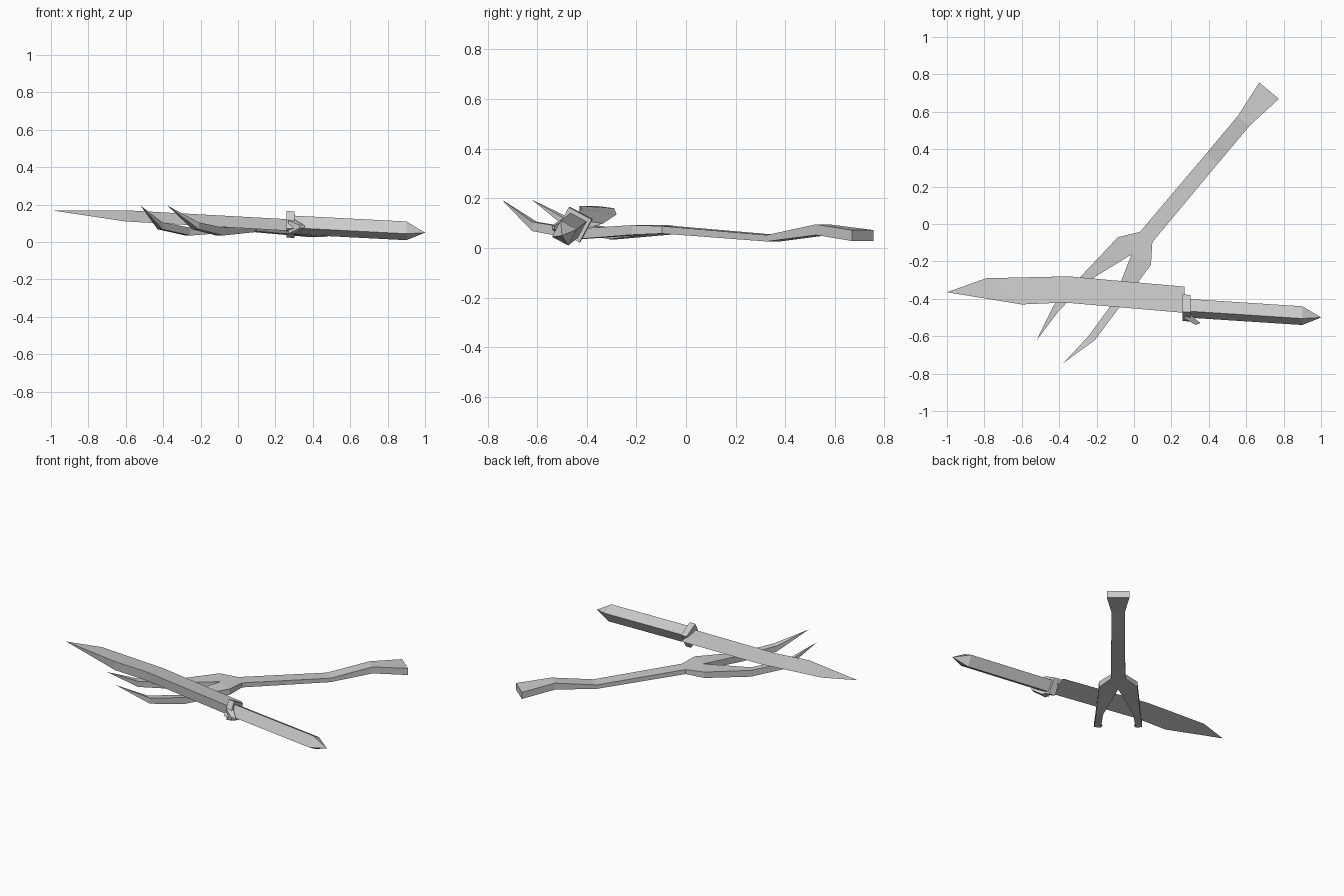
import bpy, bmesh
from mathutils import Matrix, Vector
from math import radians, atan2

cube = bpy.data.objects.get("Cube")
if cube:
    bpy.data.objects.remove(cube)

steel = bpy.data.materials.new("grey steel")
steel.use_nodes = True
GREY = (0.6, 0.6, 0.6, 1)
steel.diffuse_color = GREY
steel.node_tree.nodes["Principled BSDF"].inputs["Base Color"].default_value = GREY


def loft(name, rings, mirror=False):
    """Skin closed rings of equal length; a one-point ring makes a tip."""
    bm = bmesh.new()
    loops = [[bm.verts.new(p) for p in ring] for ring in rings]
    n = max(len(l) for l in loops)
    for a, b in zip(loops, loops[1:]):
        for i in range(n):
            j = (i + 1) % n
            quad = [a[i % len(a)], a[j % len(a)], b[j % len(b)], b[i % len(b)]]
            face = list(dict.fromkeys(quad))
            # leave the mirror plane open
            if mirror and all(abs(v.co.y) < 1e-5 for v in face):
                continue
            bm.faces.new(face)
    for l in (loops[0], loops[-1]):
        if len(l) > 2:
            bm.faces.new(l)
    bmesh.ops.recalc_face_normals(bm, faces=bm.faces)
    mesh = bpy.data.meshes.new(name)
    bm.to_mesh(mesh)
    bm.free()
    mesh.materials.append(steel)
    ob = bpy.data.objects.new(name, mesh)
    bpy.context.collection.objects.link(ob)
    if mirror:
        mod = ob.modifiers.new("mirror", "MIRROR")
        mod.use_axis = (False, True, False)
        mod.merge_threshold = 0.0005
    return ob


def square(x, y, z, side):
    """Square section across x, rolled with its front side raised."""
    roll = Matrix.Rotation(radians(-28), 3, "X")
    h = side / 2
    return [Vector((x, y, z)) + roll @ Vector((0, a * h, b * h))
            for a, b in ((-1, -1), (1, -1), (1, 1), (-1, 1))]


# Knife blade: wedge with a thick front spine and a sharp back edge
loft("knife_blade", [
    [(-1, -0.365, 0.17)],
    [(-0.6, -0.43, 0.17), (-0.6, -0.425, 0.11), (-0.79, -0.29, 0.16)],
    [(-0.37, -0.42, 0.157), (-0.37, -0.415, 0.097), (-0.35, -0.28, 0.135)],
    [(0.27, -0.475, 0.122), (0.27, -0.47, 0.06), (0.27, -0.335, 0.098)],
])

# Knife handle with a pointed butt
loft("knife_handle", [
    square(0.28, -0.45, 0.092, 0.074),
    square(0.9, -0.49, 0.06, 0.074),
    [(1, -0.5, 0.05)],
])

# Guard plate and its swept finger rest
loft("knife_guard", [square(0.26, -0.447, 0.095, 0.105),
                     square(0.303, -0.451, 0.093, 0.105)])
loft("guard_finger_rest", [
    [(0.26, -0.47, 0.125), (0.303, -0.47, 0.125), (0.303, -0.48, 0.045), (0.26, -0.48, 0.045)],
    [(0.27, -0.505, 0.115), (0.31, -0.49, 0.115), (0.31, -0.49, 0.045), (0.27, -0.505, 0.045)],
    [(0.33, -0.54, 0.09), (0.355, -0.53, 0.09), (0.355, -0.53, 0.075), (0.33, -0.54, 0.075)],
])


def fork_ring(u_in, v_in, u_out, v_out, low, high):
    return [(u_in, v_in, low), (u_out, v_out, low), (u_out, v_out, high), (u_in, v_in, high)]


# Fork half along its own axis: butt, waist, shoulder, prong, tip
fork = loft("fork", [
    fork_ring(1.022, 0, 1.022, 0.068, 0.028, 0.072),
    fork_ring(0.81, 0, 0.81, 0.041, 0.052, 0.095),
    fork_ring(0.55, 0, 0.55, 0.041, 0.026, 0.052),
    fork_ring(0, 0, 0, 0.043, 0.058, 0.088),
    fork_ring(-0.121, 0, -0.097, 0.115, 0.053, 0.092),
    fork_ring(-0.39, 0.09, -0.38, 0.132, 0.035, 0.077),
    fork_ring(-0.605, 0.104, -0.598, 0.144, 0.068, 0.105),
    [(-0.8, 0.094, 0.195)],
], mirror=True)
fork.location = (0.065, -0.07, 0)
fork.rotation_euler.z = atan2(0.766, 0.643)
